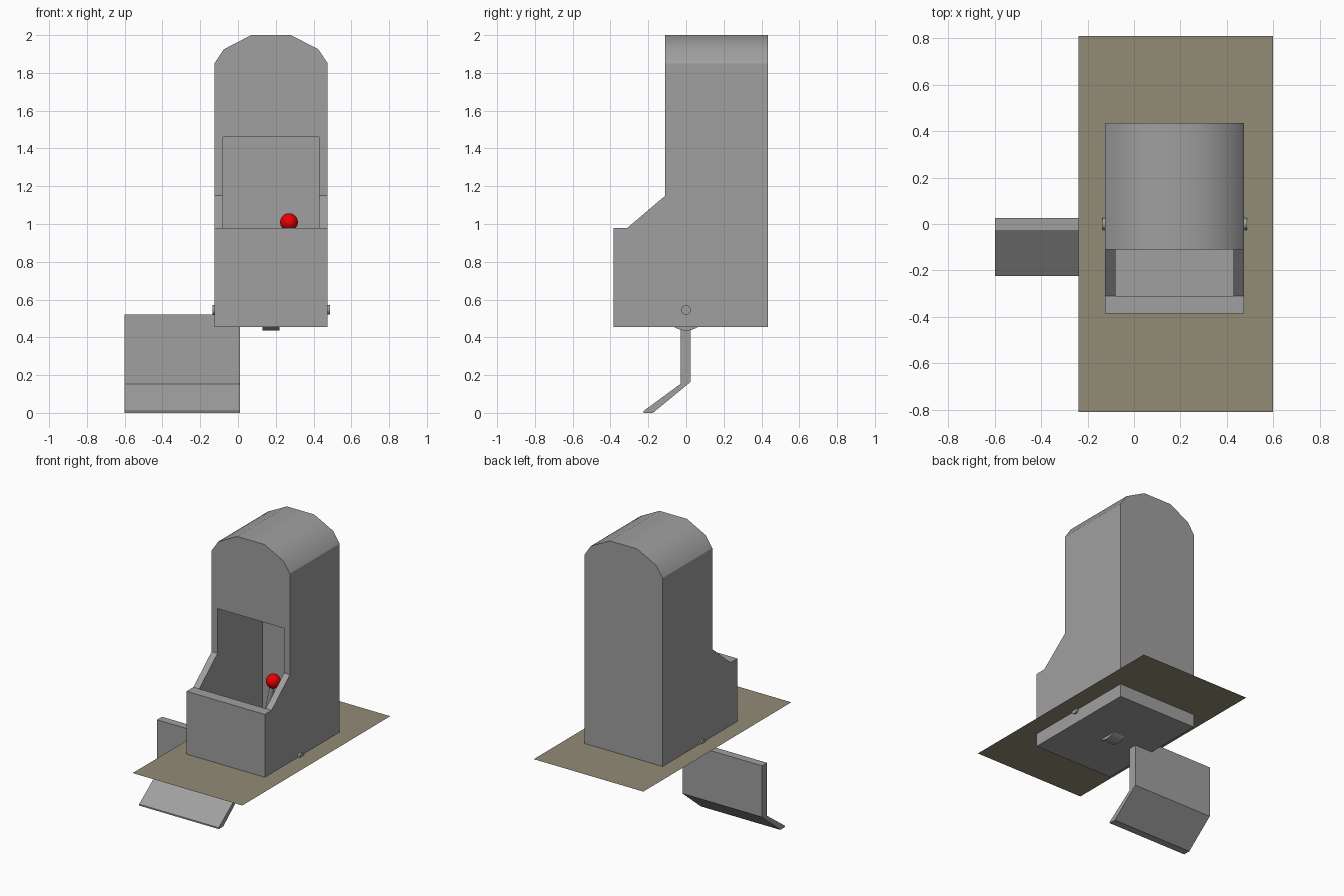
import bpy, bmesh, math
from mathutils import Vector

if "Cube" in bpy.data.objects:
    bpy.data.objects.remove(bpy.data.objects["Cube"])


def material(name, rgb):
    m = bpy.data.materials.new(name)
    m.diffuse_color = (*rgb, 1)
    m.use_nodes = True
    m.node_tree.nodes["Principled BSDF"].inputs["Base Color"].default_value = m.diffuse_color
    return m


GREY = material("steel grey", (0.35, 0.35, 0.35))
RED = material("knob red", (0.8, 0.0, 0.0))
TAN = material("plate tan", (0.29, 0.26, 0.18))


def finish(name, bm, mat, smooth=None):
    bmesh.ops.recalc_face_normals(bm, faces=bm.faces)
    me = bpy.data.meshes.new(name)
    bm.to_mesh(me)
    bm.free()
    ob = bpy.data.objects.new(name, me)
    bpy.context.collection.objects.link(ob)
    me.materials.append(mat)
    if smooth:
        shade(ob, smooth)
    return ob


def shade(ob, degrees):
    bpy.ops.object.select_all(action='DESELECT')
    ob.select_set(True)
    bpy.context.view_layer.objects.active = ob
    bpy.ops.object.shade_smooth_by_angle(angle=math.radians(degrees))


def prism(name, pts, axis, a, b, mat=GREY):
    """Extrude a profile: (y, z) points along x, or (x, z) points along y."""
    bm = bmesh.new()
    place = (lambda p: (a, *p)) if axis == 'x' else (lambda p: (p[0], a, p[1]))
    face = bm.faces.new([bm.verts.new(place(p)) for p in pts])
    ext = bmesh.ops.extrude_face_region(bm, geom=[face])
    move = Vector((b - a, 0, 0) if axis == 'x' else (0, b - a, 0))
    bmesh.ops.translate(bm, vec=move,
                        verts=[v for v in ext['geom'] if isinstance(v, bmesh.types.BMVert)])
    return finish(name, bm, mat)


def rod(name, p, q, r, sides, mat=GREY):
    p, q = Vector(p), Vector(q)
    bm = bmesh.new()
    bmesh.ops.create_cone(bm, cap_ends=True, segments=sides, radius1=r, radius2=r,
                          depth=(q - p).length)
    bm.transform((q - p).to_track_quat('Z', 'Y').to_matrix().to_4x4())
    bmesh.ops.translate(bm, vec=(p + q) / 2, verts=bm.verts)
    return finish(name, bm, mat, 40)


def boolean(ob, tool, operation):
    mod = ob.modifiers.new("cut", 'BOOLEAN')
    mod.operation, mod.object, mod.solver = operation, tool, 'EXACT'
    bpy.context.view_layer.objects.active = ob
    bpy.ops.object.modifier_apply(modifier=mod.name)
    bpy.data.objects.remove(tool, do_unlink=True)


# Housing: stepped side profile trimmed by an arched front profile
housing = prism("housing", [(-.385, .455), (-.385, .98), (-.31, .98), (-.11, 1.15),
                            (-.11, 2.1), (.435, 2.1), (.435, .455)], 'x', -.3, .65)
arch = prism("arch_tool", [(-.125, .3), (-.125, 1.85), (-.075, 1.925), (.07, 2.0),
                           (.28, 2.0), (.425, 1.925), (.475, 1.85), (.475, .3)], 'y', -.6, .6)
boolean(housing, arch, 'INTERSECT')

# Hollow inside the housing, open at the front
hollow = prism("hollow_tool", [(-.08, .5), (-.08, 1.46), (.43, 1.46), (.43, .5)], 'y', -.31, .38)
boolean(housing, hollow, 'DIFFERENCE')
shade(housing, 30)

# Ground plate, a single thin sheet through the axle line
bm = bmesh.new()
bm.faces.new([bm.verts.new(c) for c in
              ((-.24, -.81, .545), (.6, -.81, .545), (.6, .81, .545), (-.24, .81, .545))])
plate = finish("floor_plate", bm, TAN)
# keep the sheet out of the hollow: frame of four strips around the housing
bm = bmesh.new()
bm.from_mesh(plate.data)
for co, no in (((-.1, 0, 0), (1, 0, 0)), ((.45, 0, 0), (1, 0, 0)),
               ((0, -.35, 0), (0, 1, 0)), ((0, .41, 0), (0, 1, 0))):
    bmesh.ops.bisect_plane(bm, geom=bm.verts[:] + bm.edges[:] + bm.faces[:],
                           plane_co=co, plane_no=no)
inner = [f for f in bm.faces
         if -.1 < f.calc_center_median().x < .45 and -.35 < f.calc_center_median().y < .41]
bmesh.ops.delete(bm, geom=inner, context='FACES')
for f in bm.faces:
    if f.normal.z < 0:
        f.normal_flip()
bm.to_mesh(plate.data)
bm.free()

# Axle, pivot drum and tilted lever with its knob
rod("axle", (-.135, 0, .545), (.488, 0, .545), .025, 24)
rod("pivot_drum", (.13, 0, .545), (.22, 0, .545), .11, 24)
rod("lever", (.175, 0, .545), (.27, 0, 1.01), .016, 16)
bm = bmesh.new()
bmesh.ops.create_uvsphere(bm, u_segments=24, v_segments=16, radius=.047)
bmesh.ops.translate(bm, vec=(.27, 0, 1.01), verts=bm.verts)
finish("lever_knob", bm, RED, 60)

# Bent pedal blade beside the housing
prism("bent_blade", [(-.03, .52), (.025, .52), (.025, .165), (-.175, 0),
                     (-.225, 0), (-.225, .01), (-.03, .153)], 'x', -.6, .01)
